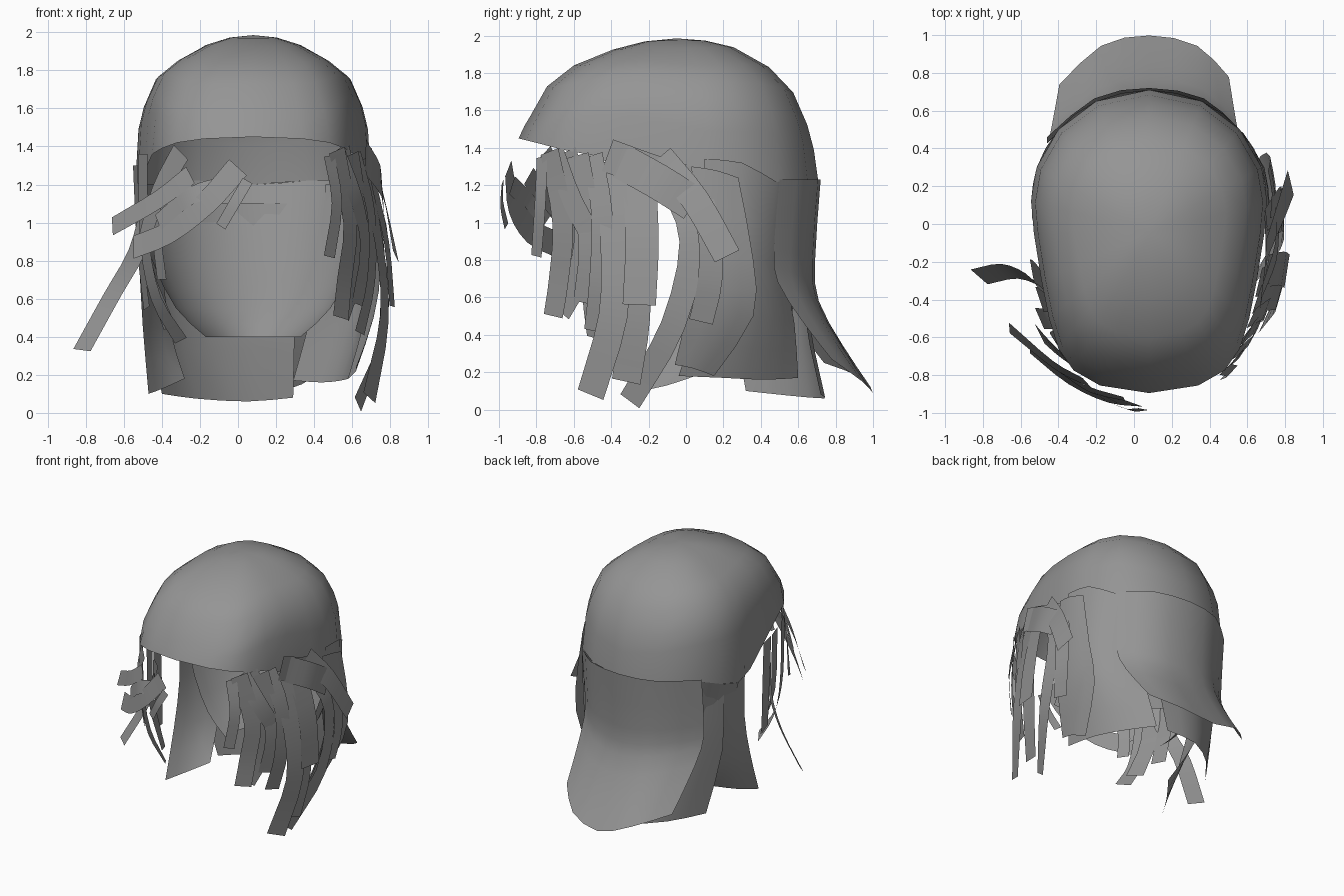
import bpy
from mathutils import Vector

CX, CY = 0.08, -0.05          # head axis
mat = bpy.data.materials.new("grey hair")
mat.diffuse_color = (0.3, 0.3, 0.3, 1)


def make(name, verts, faces):
    me = bpy.data.meshes.new(name)
    me.from_pydata([tuple(v) for v in verts], [], faces)
    me.materials.append(mat)
    ob = bpy.data.objects.new(name, me)
    bpy.context.collection.objects.link(ob)
    for p in me.polygons:
        p.use_smooth = True
    return ob


def smooth_path(pts, steps=3):
    """Catmull-Rom curve through the points."""
    p = [Vector(q) for q in pts]
    p = [2 * p[0] - p[1]] + p + [2 * p[-1] - p[-2]]
    out = []
    for i in range(1, len(p) - 2):
        a, b, c, d = p[i - 1:i + 3]
        for k in range(steps):
            t = k / steps
            out.append(0.5 * (2 * b + (c - a) * t + (2 * a - 5 * b + 4 * c - d) * t * t
                              + (3 * b - a - 3 * c + d) * t ** 3))
    return out + [p[-2]]


def grid(name, rows):
    n = len(rows[0])
    faces = [(r * n + c, r * n + c + 1, (r + 1) * n + c + 1, (r + 1) * n + c)
             for r in range(len(rows) - 1) for c in range(n - 1)]
    return make(name, [v for r in rows for v in r], faces)


def sheet(name, rows):
    """Smooth panel from a few rows of points, top to bottom."""
    rows = [smooth_path(r, 2) for r in rows]
    cols = [smooth_path(c, 2) for c in zip(*rows)]
    return grid(name, list(zip(*cols)))


def strand(name, pts, width, squash=1.8, lift=0.0, across=None):
    """Flat lock of hair lying against the oval head."""
    path = smooth_path(pts)
    rows = []
    for i, p in enumerate(path):
        tan = path[min(i + 1, len(path) - 1)] - path[max(i - 1, 0)]
        out = Vector(((p.x - CX) * squash, p.y - CY, lift))
        side = (Vector(across) if across else tan.cross(out)).normalized() * width / 2
        rows.append((p - side, p + side))
    return grid(name, rows)


# ---- cap: half outline from front to back (half width, y, rim height)
half = [(0, -.895, 1.45), (.26, -.855, 1.44), (.4, -.775, 1.42), (.48, -.66, 1.39),
        (.53, -.5, 1.36), (.57, -.3, 1.27), (.61, -.05, 1.14), (.625, .12, 1.1),
        (.595, .3, 1.15), (.48, .5, 1.22), (.28, .65, 1.22), (0, .71, 1.2)]
ring = half + [(-x, y, z) for x, y, z in half[-2:0:-1]]
scale = [1, .965, .92, .82, .65, .4, .2]
h_front = [0, .12, .24, .52, .73, .89, .97]
h_side = [0, .45, .58, .74, .84, .94, .985]
h_back = [0, .22, .39, .62, .8, .94, .985]
verts, faces, n = [], [], len(ring)
for s, hf, hs, hb in zip(scale, h_front, h_side, h_back):
    for x, y, z in ring:
        w = min(1, ((y - CY) / .8) ** 2)
        h = hs + ((hf if y < CY else hb) - hs) * w
        verts.append((CX + x * s, CY + (y - CY) * s, z + (1.985 - z) * h))
verts.append((CX, CY, 1.985))
for r in range(len(scale) - 1):
    for c in range(n):
        d = (c + 1) % n
        faces.append((r * n + c, r * n + d, (r + 1) * n + d, (r + 1) * n + c))
top = (len(scale) - 1) * n
faces += [(top + c, top + (c + 1) % n, len(verts) - 1) for c in range(n)]
make("hair_cap", verts, faces)

# ---- inner nape: tapering bowl joined to the back rim of the cap
back = ring[7:16]
nape = [[(CX + x * sx, CY + (y - CY) * sy, z or rim) for x, y, rim in back]
        for z, sx, sy in ((0, 1, 1), (.8, .85, .88), (.55, .65, .82), (.4, .4, .78))]
sheet("inner_nape", nape)

# ---- flared back flap
top_edge = [(-.46, .46), (-.21, .665), (.08, .72), (.37, .665), (.56, .5)]
drop = [.25, .17, .09, .15, .27]
flap = []
for t, dy, sx in ((0, 0, 1), (.38, -.03, 1), (.57, -.01, .98), (.8, .13, .93), (1, .278, .88)):
    flap.append([(CX + (x - CX) * sx, y + dy, 1.23 + (d - 1.23) * t)
                 for (x, y), d in zip(top_edge, drop)])
sheet("back_flap", flap)

# ---- lower layer under the flap
sheet("under_flap", [
    [(-.5, .24, 1.1), (-.36, .5, 1.1), (-.02, .67, 1.1), (.3, .65, 1.1)],
    [(-.49, .24, .6), (-.34, .5, .6), (-.04, .64, .6), (.3, .62, .6)],
    [(-.4, .32, .1), (-.22, .55, .075), (.05, .74, .06), (.29, .72, .08)]])

# ---- side curtains
sheet("right_curtain", [
    [(.7, .1, 1.34), (.68, .3, 1.32), (.58, .48, 1.22), (.46, .57, 1.2)],
    [(.72, .08, .8), (.69, .3, .8), (.57, .45, .8), (.45, .53, .8)],
    [(.67, .06, .5), (.64, .3, .5), (.52, .47, .48), (.37, .58, .46)],
    [(.58, -.04, .18), (.54, .2, .17), (.44, .42, .16), (.29, .6, .17)]])
sheet("right_outer_panel", [
    [(.72, .03, 1.3), (.73, .16, 1.28), (.71, .28, 1.24)],
    [(.75, .04, .8), (.75, .2, .8), (.72, .36, .8)],
    [(.71, .0, .5), (.71, .2, .5), (.67, .36, .5)],
    [(.62, -.06, .24), (.62, .04, .22), (.58, .15, .18)]])
sheet("left_curtain", [
    [(-.54, .03, 1.2), (-.52, .2, 1.2), (-.43, .45, 1.2)],
    [(-.52, .01, .8), (-.49, .2, .8), (-.4, .42, .8)],
    [(-.5, -.09, .45), (-.44, .08, .45), (-.36, .28, .45)],
    [(-.47, -.24, .1), (-.39, -.1, .13), (-.28, .05, .18)]])

# ---- loose locks at the front left
bangs = [
    ([(.0, -.95, 1.29), (-.17, -.92, 1.1), (-.36, -.82, .95), (-.55, -.66, .87)], .13),
    ([(-.05, -.93, 1.2), (-.25, -.87, 1.14), (-.42, -.75, 1.0)], .1),
    ([(-.25, -.84, 1.25), (-.42, -.75, 1.12), (-.66, -.55, .98)], .11),
    ([(.05, -.98, 1.22), (-.02, -.985, 1.1), (-.09, -.96, .98)], .06)]
left = [
    ([(-.3, -.76, 1.37), (-.42, -.66, 1.15), (-.5, -.58, .88)], .13),
    ([(-.35, -.7, 1.33), (-.42, -.62, .95), (-.4, -.6, .7)], .09),
    ([(-.5, -.5, 1.36), (-.49, -.5, .9), (-.43, -.5, .6), (-.3, -.48, .38)], .12),
    ([(-.5, -.4, 1.3), (-.48, -.4, .8), (-.36, -.42, .45)], .14),
    ([(-.54, -.25, 1.3), (-.52, -.26, .9), (-.48, -.3, .55)], .13)]
# ---- loose locks at the front right
right_front = [
    ([(.48, -.77, 1.35), (.52, -.78, 1.1), (.48, -.8, .82)], .08),
    ([(.52, -.73, 1.38), (.59, -.66, 1.0), (.56, -.68, .7), (.54, -.71, .5)], .13),
    ([(.52, -.7, 1.38), (.63, -.6, 1.1), (.69, -.43, .8)], .12),
    ([(.55, -.64, 1.38), (.64, -.54, 1.0), (.61, -.58, .7), (.55, -.67, .52)], .13),
    ([(.6, -.58, 1.36), (.67, -.51, .9), (.63, -.54, .57)], .14),
    ([(.62, -.5, 1.36), (.7, -.45, 1.05), (.7, -.46, .7), (.64, -.49, .42)], .12)]
# ---- loose locks on the right side
right_side = [
    ([(.65, -.4, 1.33), (.74, -.38, .9), (.77, -.39, .5), (.69, -.51, .08)], .16),
    ([(.66, -.31, 1.3), (.75, -.28, .9), (.76, -.27, .5), (.7, -.32, .15)], .16),
    ([(.7, -.25, 1.25), (.78, -.235, .9), (.81, -.25, .56)], .18),
    ([(.7, -.08, 1.22), (.78, .03, .9), (.78, -.07, .45), (.63, -.3, .045)], .13),
    ([(.68, -.35, 1.33), (.75, -.15, 1.22), (.76, .04, 1.1)], .19),
    ([(.7, -.14, 1.35), (.77, .05, 1.12), (.83, .22, .82)], .15),
    ([(.7, .02, 1.26), (.77, .12, 1.0), (.79, .13, .7), (.76, .08, .47)], .13),
    ([(.67, -.42, 1.36), (.7, -.2, 1.28), (.7, .05, 1.2)], .18)]
for label, group, squash, lift in (("bang_lock", bangs, 1.2, .25), ("left_lock", left, 1.8, 0),
                                   ("front_right_lock", right_front, 1.8, 0),
                                   ("side_right_lock", right_side, 1.8, .1)):
    for i, (pts, width) in enumerate(group):
        strand(f"{label}_{i + 1}", pts, width, squash, lift)

# ---- long lock swinging out to the left
strand("long_left_lock", [(-.46, -.38, 1.1), (-.53, -.3, .85), (-.66, -.25, .62),
                          (-.82, -.28, .33)], .12, across=(.75, -.65, -.1))
